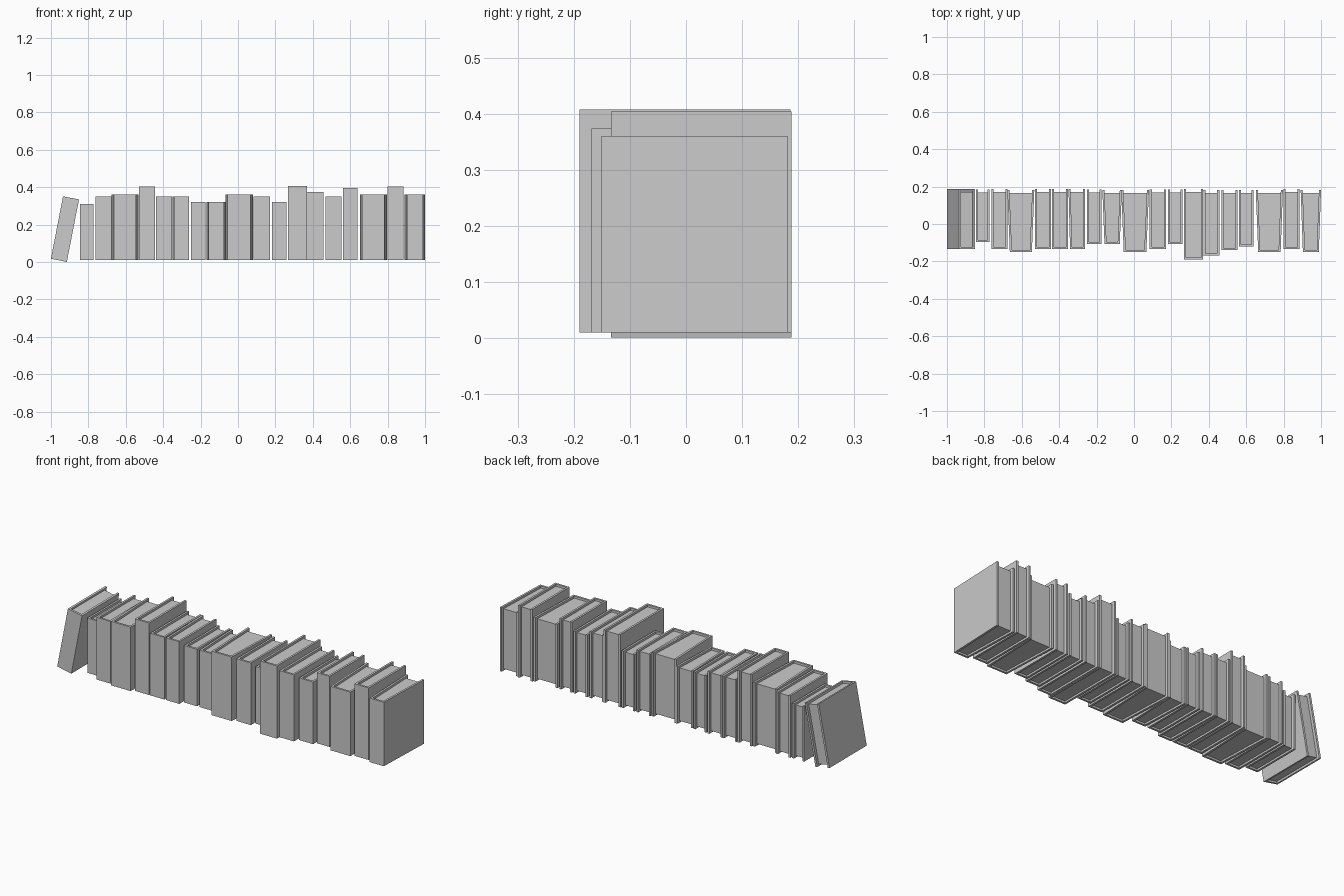
import bpy, bmesh, math
from mathutils import Matrix

if "Cube" in bpy.data.objects:
    bpy.data.objects.remove(bpy.data.objects["Cube"])

T = 0.011       # cover board thickness
BASE = 0.01     # height of the upright books' lower edge


def prism(name, outline, z0, z1, matrix=Matrix()):
    """Extrude a closed xy outline from z0 to z1."""
    bm = bmesh.new()
    face = bm.faces.new([bm.verts.new((x, y, z0)) for x, y in outline])
    ext = bmesh.ops.extrude_face_region(bm, geom=[face])
    tops = [v for v in ext["geom"] if isinstance(v, bmesh.types.BMVert)]
    bmesh.ops.translate(bm, verts=tops, vec=(0, 0, z1 - z0))
    bmesh.ops.recalc_face_normals(bm, faces=bm.faces)
    mesh = bpy.data.meshes.new(name)
    bm.to_mesh(mesh)
    bm.free()
    ob = bpy.data.objects.new(name, mesh)
    bpy.context.collection.objects.link(ob)
    ob.matrix_world = matrix
    return ob


def book(n, left, right, z0, z1, front, back, flare_l=0.0, flare_r=0.0, matrix=Matrix()):
    """U-shaped cover (spine at the front, boards opening by the flares) and a page block."""
    bl, br = left - flare_l, right + flare_r
    fy = front + T
    prism(f"book_cover_{n}", [
        (left, front), (right, front), (br, back), (br - T, back),
        (right - T, fy), (left + T, fy), (bl + T, back), (bl, back)], z0, z1, matrix)
    # page block, set back from the cover edges
    py = back - 0.016
    k = (py - front) / (back - front)
    prism(f"book_pages_{n}", [
        (left + T, fy), (right - T, fy),
        (right + flare_r * k - T, py), (left - flare_l * k + T, py)],
        z0 + 0.01, z1 - 0.012, matrix)


# upright books: left, right, top, front, back, left flare, right flare
BOOKS = [
    (-0.845, -0.772, 0.310, -0.096, 0.185, 0, 0),
    (-0.763, -0.677, 0.350, -0.134, 0.188, 0, 0),
    (-0.664, -0.546, 0.360, -0.149, 0.181, 0.013, 0.013),
    (-0.530, -0.444, 0.404, -0.134, 0.188, 0, 0),
    (-0.438, -0.352, 0.350, -0.134, 0.188, 0, 0),
    (-0.342, -0.262, 0.350, -0.134, 0.188, 0.008, 0),
    (-0.252, -0.174, 0.322, -0.106, 0.185, 0, 0),
    (-0.158, -0.076, 0.322, -0.106, 0.181, 0.011, 0.011),
    (-0.055, 0.066, 0.360, -0.149, 0.181, 0.013, 0.014),
    (0.084, 0.171, 0.350, -0.134, 0.185, 0, 0),
    (0.181, 0.260, 0.322, -0.106, 0.185, 0, 0),
    (0.267, 0.369, 0.408, -0.190, 0.186, 0, 0),
    (0.370, 0.456, 0.374, -0.168, 0.183, 0, 0),
    (0.468, 0.553, 0.350, -0.140, 0.183, 0, 0),
    (0.562, 0.638, 0.396, -0.120, 0.183, 0, 0),
    (0.664, 0.784, 0.360, -0.149, 0.181, 0.013, 0.012),
    (0.798, 0.885, 0.404, -0.134, 0.188, 0, 0),
    (0.903, 0.988, 0.360, -0.151, 0.181, 0.012, 0.012),
]
for i, (l, r, top, f, b, fl, fr) in enumerate(BOOKS, 2):
    book(i, l, r, BASE, top, f, b, fl, fr)

# leaning book at the left end, tipped about its lower right edge
tilt = Matrix.Translation((-0.915, 0, 0.001)) @ Matrix.Rotation(math.radians(11), 4, 'Y')
book(1, -0.087, 0, 0, 0.340, -0.134, 0.188, matrix=tilt)
